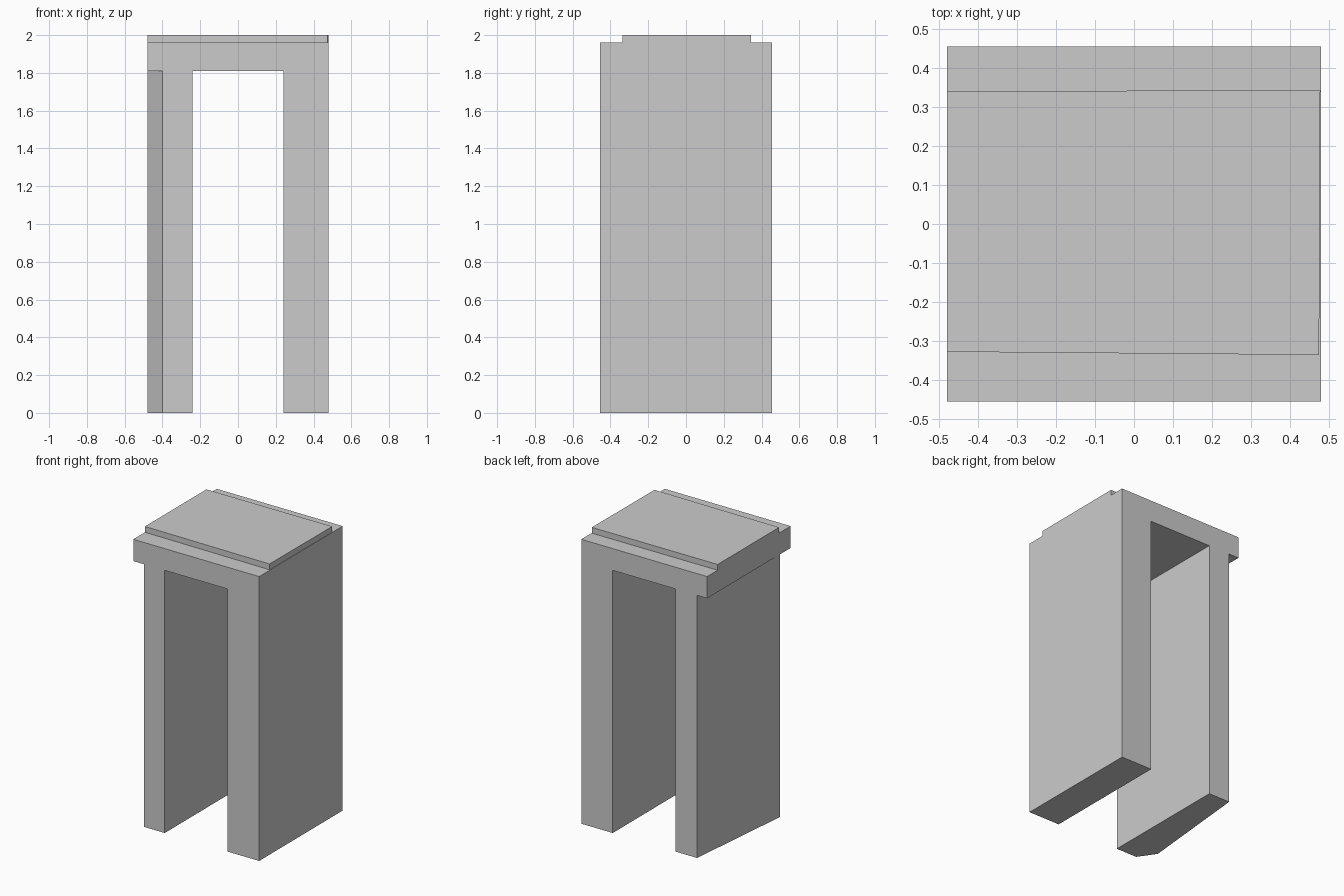
import bpy
import bmesh
from mathutils import Vector

if "Cube" in bpy.data.objects:
    bpy.data.objects.remove(bpy.data.objects["Cube"])

HALF_X, HALF_Y = 0.48, 0.455
SLAB_BOTTOM, SLAB_TOP, TOP = 1.81, 1.96, 2.0


def prism(name, outline, direction):
    """Flat polygon swept along a direction into a closed solid."""
    bm = bmesh.new()
    face = bm.faces.new([bm.verts.new(p) for p in outline])
    swept = bmesh.ops.extrude_face_region(bm, geom=[face], use_keep_orig=True)
    moved = [v for v in swept["geom"] if isinstance(v, bmesh.types.BMVert)]
    bmesh.ops.translate(bm, verts=moved, vec=Vector(direction))
    bmesh.ops.recalc_face_normals(bm, faces=bm.faces)
    mesh = bpy.data.meshes.new(name)
    bm.to_mesh(mesh)
    bm.free()
    obj = bpy.data.objects.new(name, mesh)
    bpy.context.collection.objects.link(obj)
    return obj


# Top slab and straight right wall, one profile swept front to back
profile = [(-HALF_X, SLAB_BOTTOM), (0.24, SLAB_BOTTOM), (0.24, 0),
           (HALF_X, 0), (HALF_X, SLAB_TOP), (-HALF_X, SLAB_TOP)]
prism("slab_and_right_wall", [(x, -HALF_Y, z) for x, z in profile],
      (0, 2 * HALF_Y, 0))

# Left wall: tapered plan with a cut front outer corner
plan = [(-0.24, -HALF_Y), (-0.24, HALF_Y), (-0.403, HALF_Y),
        (-HALF_X, -0.338), (-0.40, -HALF_Y)]
prism("left_wall", [(x, y, 0) for x, y in plan], (0, 0, SLAB_BOTTOM))

# Slightly skewed raised panel on the slab
panel = [(-HALF_X, -0.328), (0.475, -0.336), (0.478, 0.343), (-HALF_X, 0.341)]
prism("raised_panel", [(x, y, SLAB_TOP) for x, y in panel],
      (0, 0, TOP - SLAB_TOP))
